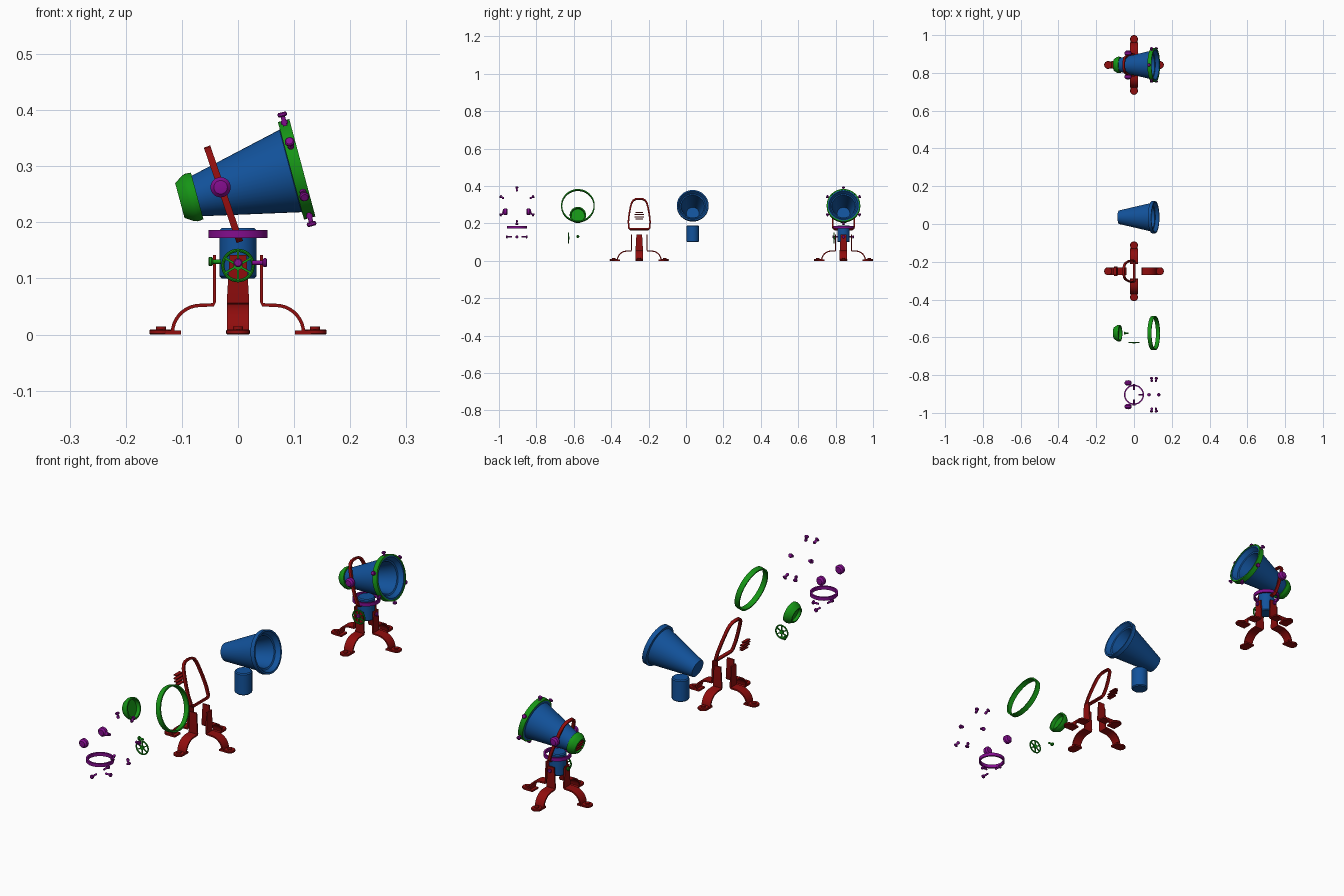
import bpy, bmesh
from math import radians, sin, cos, pi
from mathutils import Matrix, Vector

if "Cube" in bpy.data.objects:
    bpy.data.objects.remove(bpy.data.objects["Cube"])

CENTRES = {"blue": 0.036, "red": -0.25, "green": -0.578, "purple": -0.904}
ASSEMBLED_Y = 0.842
COLOURS = {"blue": (0.006, 0.085, 0.33, 1), "red": (0.28, 0.004, 0.004, 1),
           "green": (0.008, 0.3, 0.008, 1), "purple": (0.23, 0.004, 0.27, 1)}
MATS = {}
for key, col in COLOURS.items():
    MATS[key] = bpy.data.materials.new(key + "_paint")
    MATS[key].diffuse_color = col

T = Matrix.Translation


def R(deg, axis):
    return Matrix.Rotation(radians(deg), 4, axis)


def finish(bm, name, colour):
    """Turn the bmesh into two objects: sorted by colour, and assembled."""
    bmesh.ops.remove_doubles(bm, verts=bm.verts, dist=1e-5)
    bmesh.ops.recalc_face_normals(bm, faces=bm.faces)
    me = bpy.data.meshes.new(name)
    bm.to_mesh(me)
    bm.free()
    for p in me.polygons:
        p.use_smooth = True
    me.set_sharp_from_angle(angle=radians(35))
    me.materials.append(MATS[colour])
    for label, y in (("sorted_", CENTRES[colour]), ("assembled_", ASSEMBLED_Y)):
        ob = bpy.data.objects.new(label + name, me)
        ob.location.y = y
        bpy.context.collection.objects.link(ob)


def lathe(bm, profile, m=Matrix(), n=32, closed=False):
    """Spin (radius, height) points about local z."""
    rings = []
    for r, z in profile:
        k = 1 if r == 0 else n
        rings.append([bm.verts.new(m @ Vector((r * cos(2 * pi * i / n), r * sin(2 * pi * i / n), z)))
                      for i in range(k)])
    pairs = list(zip(rings, rings[1:]))
    if closed:
        pairs.append((rings[-1], rings[0]))
    for a, b in pairs:
        for i in range(n):
            j = (i + 1) % n
            quad = [a[i % len(a)], a[j % len(a)], b[j % len(b)], b[i % len(b)]]
            bm.faces.new(list(dict.fromkeys(quad)))


def rod(bm, r, z0, z1, m=Matrix(), n=24, bev=0.0):
    lathe(bm, [(0, z0), (r - bev, z0), (r, z0 + bev), (r, z1 - bev), (r - bev, z1), (0, z1)]
          if bev else [(0, z0), (r, z0), (r, z1), (0, z1)], m, n)


def box(bm, size, m):
    bmesh.ops.create_cube(bm, size=1, matrix=m @ Matrix.Diagonal((*size, 1)))


def strip(bm, path, thick, widths, m=Matrix(), closed=False):
    """Flat bar following a path in local xz, wide along local y."""
    n, secs = len(path), []
    for i, (x, z) in enumerate(path):
        a = Vector(path[i - 1] if closed or i else path[0])
        b = Vector(path[(i + 1) % n] if closed else path[min(i + 1, n - 1)])
        t = (b - a).normalized() * thick / 2
        w = (widths[i] if isinstance(widths, list) else widths) / 2
        secs.append([bm.verts.new(m @ Vector((x - s * t.y, y, z + s * t.x)))
                     for s, y in ((-1, -w), (1, -w), (1, w), (-1, w))])
    for i in range(n if closed else n - 1):
        a, b = secs[i], secs[(i + 1) % n]
        for k in range(4):
            bm.faces.new((a[k], a[(k + 1) % 4], b[(k + 1) % 4], b[k]))
    if not closed:
        bm.faces.new(secs[0])
        bm.faces.new(secs[-1])


# Tilted lamp axis: local z points out of the lamp mouth
AXIS = T((0.105, 0, 0.2946)) @ R(75, 'Y')

# Blue: hollow conical housing
bm = bmesh.new()
lathe(bm, [(0, -0.19), (0.036, -0.19), (0.076, -0.012), (0.085, -0.010), (0.085, 0.008),
           (0.078, 0.008), (0.068, -0.010), (0.062, -0.012), (0.034, -0.16), (0, -0.16)], AXIS, 48)
finish(bm, "lamp_housing", "blue")

# Blue: central post
bm = bmesh.new()
rod(bm, 0.033, 0.1, 0.19, n=40, bev=0.004)
finish(bm, "centre_post", "blue")

# Red: four curved legs with round feet
bm = bmesh.new()
arc = [(0.067 + 0.05 * sin(radians(a)), 0.002 + 0.05 * cos(radians(a))) for a in range(0, 91, 10)]
path = [(0.042, 0.142), (0.042, 0.058), (0.044, 0.053)] + arc
for k in range(4):
    m = R(90 * k, 'Z')
    strip(bm, path, 0.006, [0.03] + [0.04] * (len(path) - 1), m)
    box(bm, (0.036, 0.038, 0.007), m @ T((0.12, 0, 0.0035)))
    rod(bm, 0.021, 0, 0.009, m @ T((0.137, 0, 0)), bev=0.002)
    rod(bm, 0.009, 0.009, 0.014, m @ T((0.137, 0, 0)))
finish(bm, "curved_legs", "red")

# Red: leaning yoke loop
bm = bmesh.new()
half = [(0.048, 0.006), (0.056, 0.014), (0.058, 0.05), (0.054, 0.09), (0.047, 0.13),
        (0.041, 0.154), (0.033, 0.168), (0.02, 0.176), (0.0, 0.178)]
loop = half + [(-x, z) for x, z in half[-2::-1]]
strip(bm, loop, 0.008, 0.012, T((0.004, 0, 0.163)) @ R(-19, 'Y') @ R(90, 'Z'), True)
finish(bm, "yoke", "red")

# Red: vent slats in the back cap
bm = bmesh.new()
for v, w in ((-0.018, 0.038), (-0.006, 0.05), (0.006, 0.05), (0.018, 0.038)):
    box(bm, (0.004, w, 0.014), AXIS @ T((v, 0, -0.208)) @ R(20, 'Y'))
finish(bm, "vent_slats", "red")

# Green: mouth ring
bm = bmesh.new()
lathe(bm, [(0.084, -0.011), (0.09, -0.011), (0.09, 0.010), (0.084, 0.010)], AXIS, 48, True)
finish(bm, "mouth_ring", "green")

# Green: back cap, recessed on both sides
bm = bmesh.new()
lathe(bm, [(0, -0.204), (0.027, -0.204), (0.027, -0.216), (0.032, -0.216), (0.042, -0.201),
           (0.044, -0.194), (0.043, -0.184), (0.037, -0.184), (0.035, -0.199), (0, -0.199)], AXIS, 40)
finish(bm, "back_cap", "green")

# Green: six-spoke handwheel
WHEEL = T((0, -0.05, 0.123)) @ R(90, 'X')
bm = bmesh.new()
lathe(bm, [(0.027 + 0.003 * cos(a * pi / 4), 0.003 * sin(a * pi / 4)) for a in range(8)], WHEEL, 36, True)
for k in range(6):
    box(bm, (0.004, 0.026, 0.004), WHEEL @ R(60 * k, 'Z') @ T((0, 0.014, 0)))
rod(bm, 0.008, -0.004, 0.004, WHEEL)
finish(bm, "handwheel", "green")


def screw(bm, m, start, end, shaft, head):
    """Shaft with a bevelled head at the outer end."""
    rod(bm, shaft, start, end - 0.006, m, 16)
    rod(bm, head, end - 0.008, end, m, 16, 0.002)


# Clamp screws around the post
bm = bmesh.new()
screw(bm, T((0, 0, 0.13)) @ R(-90, 'Y'), 0.03, 0.053, 0.004, 0.008)
finish(bm, "side_screw", "green")
bm = bmesh.new()
for turn, end in ((0, 0.052), (90, 0.056), (-90, 0.058)):
    screw(bm, T((0, 0, 0.128)) @ R(turn, 'Z') @ R(90, 'Y'), 0.025, end, 0.004, 0.008)
finish(bm, "clamp_screws", "purple")

# Purple: collar ring
bm = bmesh.new()
lathe(bm, [(0.046, 0.172), (0.053, 0.172), (0.053, 0.186), (0.046, 0.186)], n=48, closed=True)
finish(bm, "collar", "purple")

# Purple: pivot knobs
bm = bmesh.new()
for side in (-90, 90):
    m = T((-0.031, 0, 0.2625)) @ R(side, 'X')
    lathe(bm, [(0, 0.05), (0.012, 0.05), (0.018, 0.056), (0.018, 0.068), (0.012, 0.075), (0, 0.077)], m)
finish(bm, "pivot_knobs", "purple")

# Purple: six bolts round the mouth
bm = bmesh.new()
for k in range(6):
    m = AXIS @ R(60 * k, 'Z') @ R(90, 'Y')
    screw(bm, m, 0.08, 0.105, 0.004, 0.0085)
    rod(bm, 0.006, 0.083, 0.09, m, 16)
finish(bm, "mouth_bolts", "purple")

for m in bpy.data.materials:
    if m.users and not m.is_grease_pencil:
        m.use_nodes = True
        m.node_tree.nodes["Principled BSDF"].inputs["Base Color"].default_value = m.diffuse_color
